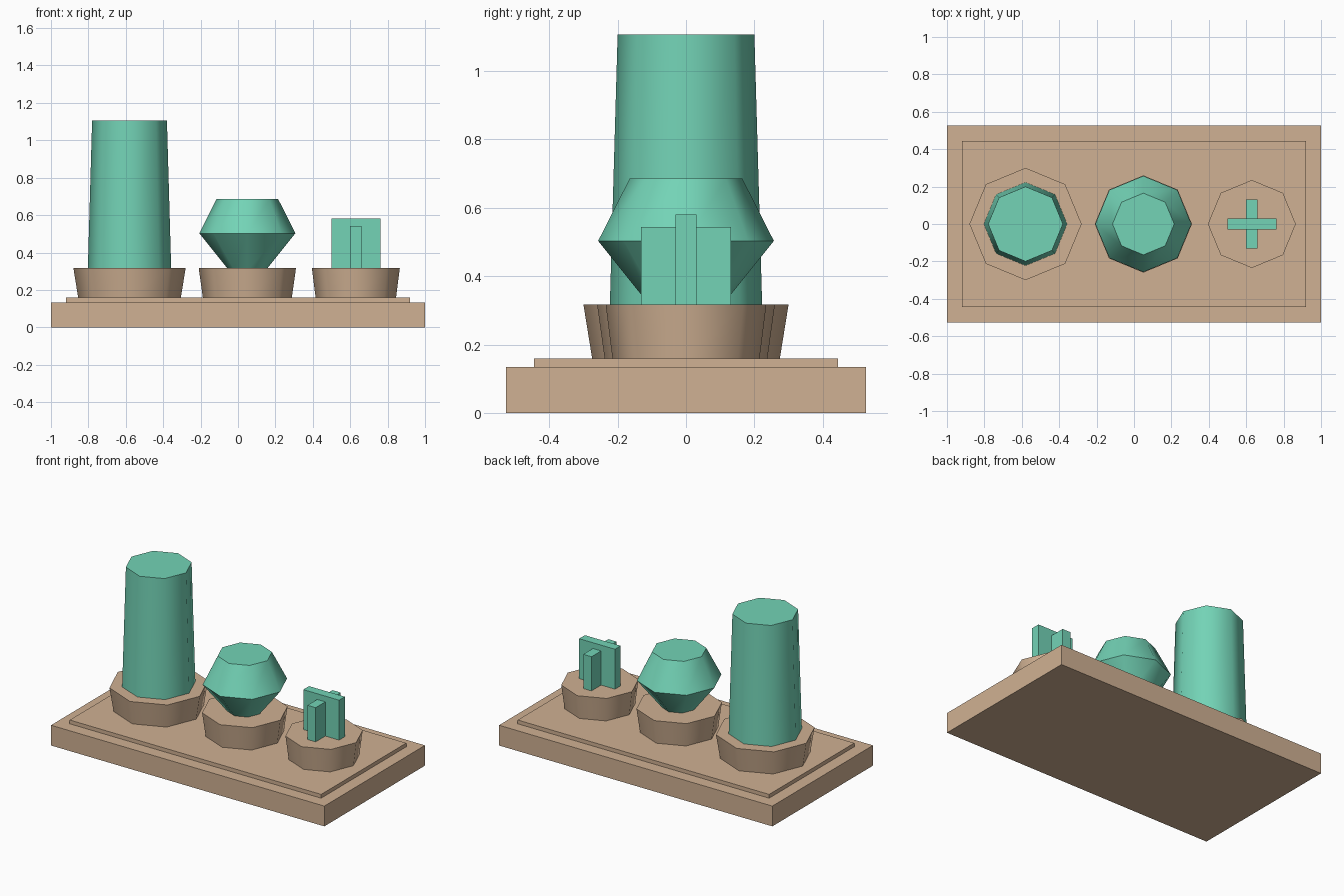
import bpy, math

if "Cube" in bpy.data.objects:
    bpy.data.objects.remove(bpy.data.objects["Cube"])


def material(name, rgb):
    """Flat colour from sRGB 0-255."""
    m = bpy.data.materials.new(name)
    m.diffuse_color = [((c / 255 + 0.055) / 1.055) ** 2.4 for c in rgb] + [1]
    m.use_nodes = True
    m.node_tree.nodes["Principled BSDF"].inputs["Base Color"].default_value = m.diffuse_color
    return m


TAN = material("tan clay", (208, 177, 147))
GREEN = material("cactus green", (115, 211, 182))


def box(name, mat, cx, sx, sy, z0, z1):
    bpy.ops.mesh.primitive_cube_add(size=1, location=(cx, 0, (z0 + z1) / 2))
    o = bpy.context.object
    o.name = name
    o.scale = (sx, sy, z1 - z0)
    bpy.ops.object.transform_apply(location=False, rotation=False, scale=True)
    o.data.materials.append(mat)


def turned(name, mat, cx, profile, sides=8):
    """Closed octagonal solid from (radius, height) rings, corners on the axes."""
    verts, faces = [], []
    for r, z in profile:
        for i in range(sides):
            a = 2 * math.pi * i / sides
            verts.append((r * math.cos(a), r * math.sin(a), z))
    for k in range(len(profile) - 1):
        for i in range(sides):
            j = (i + 1) % sides
            a, b = k * sides, (k + 1) * sides
            faces.append((a + i, a + j, b + j, b + i))
    faces.append(tuple(reversed(range(sides))))
    faces.append(tuple(range(len(verts) - sides, len(verts))))
    me = bpy.data.meshes.new(name)
    me.from_pydata(verts, [], faces)
    me.materials.append(mat)
    o = bpy.data.objects.new(name, me)
    o.location.x = cx
    bpy.context.collection.objects.link(o)
    bpy.ops.object.select_all(action='DESELECT')
    o.select_set(True)
    bpy.context.view_layer.objects.active = o
    bpy.ops.object.shade_smooth_by_angle(angle=math.radians(46))


# Stepped tray
box("tray", TAN, 0, 2.0, 1.052, 0, 0.134)
box("tray_step", TAN, 0, 1.84, 0.89, 0.134, 0.159)

# Three flared pots
POT_TOP = 0.317
for name, x, r in (("large", -0.58, 0.30), ("medium", 0.05, 0.26), ("small", 0.63, 0.235)):
    turned(name + "_pot", TAN, x, [(r * 0.915, 0.159), (r, POT_TOP)])

# Column cactus, barrel cactus, crossed paddle cactus
turned("column_cactus", GREEN, -0.58, [(0.223, POT_TOP - 0.01), (0.20, 1.107)])
turned("barrel_cactus", GREEN, 0.05, [(0.10, POT_TOP - 0.01), (0.257, 0.503), (0.165, 0.685)])
box("paddle_wide", GREEN, 0.63, 0.262, 0.06, POT_TOP - 0.01, 0.581)
box("paddle_cross", GREEN, 0.63, 0.06, 0.262, POT_TOP - 0.01, 0.543)
